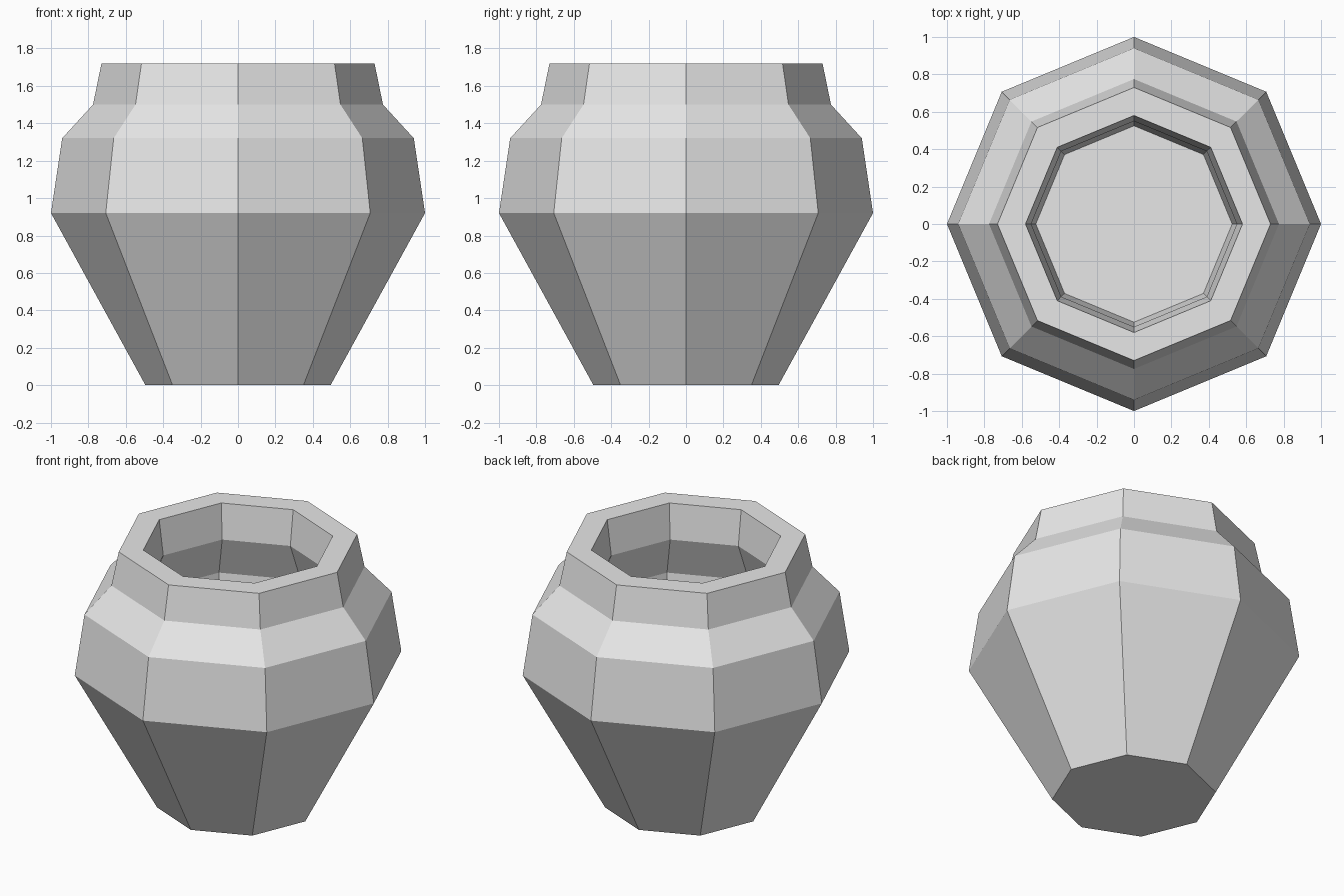
import bpy
import bmesh
from math import cos, sin, pi

cube = bpy.data.objects.get("Cube")
if cube:
    bpy.data.objects.remove(cube, do_unlink=True)

SIDES = 8

# Plain grey clay
clay = bpy.data.materials.new("grey clay")
clay.use_nodes = True
colour = (0.8, 0.8, 0.8, 1)
clay.diffuse_color = colour
clay.node_tree.nodes["Principled BSDF"].inputs["Base Color"].default_value = colour


def lathe(name, profile, material):
    """Spin (radius, height) points into a faceted solid, capping both ends."""
    bm = bmesh.new()
    rings = []
    for r, z in profile:
        angles = [2 * pi * i / SIDES for i in range(SIDES)]
        rings.append([bm.verts.new((r * cos(a), r * sin(a), z)) for a in angles])
    for low, high in zip(rings, rings[1:]):
        for i in range(SIDES):
            j = (i + 1) % SIDES
            bm.faces.new((low[i], low[j], high[j], high[i]))
    bm.faces.new(rings[0][::-1])
    bm.faces.new(rings[-1])
    bmesh.ops.recalc_face_normals(bm, faces=bm.faces)
    mesh = bpy.data.meshes.new(name)
    bm.to_mesh(mesh)
    bm.free()
    mesh.materials.append(material)
    obj = bpy.data.objects.new(name, mesh)
    bpy.context.collection.objects.link(obj)
    return obj


# Outer wall from foot to rim, then inner wall down to the floor
outer = [(0.495, 0), (1.0, 0.92), (0.94, 1.32), (0.775, 1.5), (0.73, 1.72)]
inner = [(0.58, 1.72), (0.55, 1.49), (0.66, 1.22), (0.525, 0.15)]
lathe("pot", outer + inner, clay)
